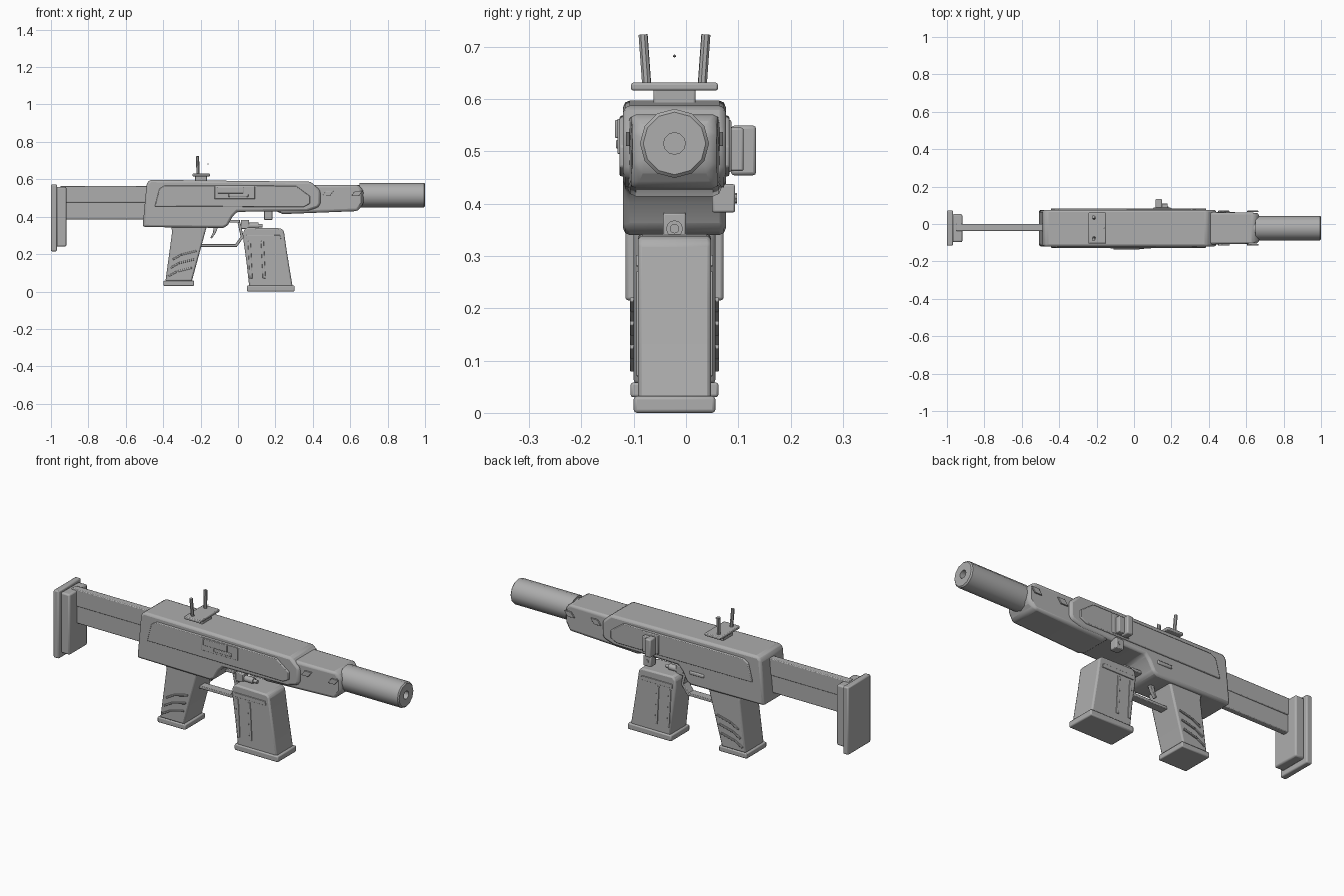
import bpy, bmesh, math
from mathutils import Vector

if "Cube" in bpy.data.objects:
    bpy.data.objects.remove(bpy.data.objects["Cube"])

MID = -0.022          # centre plane of the model
HALF = 0.098          # half width of the receiver

grey = bpy.data.materials.new("plain grey")
grey.use_nodes = True
grey.diffuse_color = (0.42, 0.42, 0.42, 1)
grey.node_tree.nodes["Principled BSDF"].inputs["Base Color"].default_value = (0.42, 0.42, 0.42, 1)


def finish(name, bm, bevel=0.0, segments=2):
    bmesh.ops.recalc_face_normals(bm, faces=bm.faces)
    mesh = bpy.data.meshes.new(name)
    bm.to_mesh(mesh)
    bm.free()
    mesh.materials.append(grey)
    obj = bpy.data.objects.new(name, mesh)
    bpy.context.collection.objects.link(obj)
    bpy.ops.object.select_all(action="DESELECT")
    obj.select_set(True)
    bpy.context.view_layer.objects.active = obj
    bpy.ops.object.shade_smooth_by_angle(angle=math.radians(32))
    if bevel:
        mod = obj.modifiers.new("Bevel", "BEVEL")
        mod.width = bevel
        mod.segments = segments
        mod.limit_method = "ANGLE"
    return obj


def prism(name, outline, y0, y1, bevel=0.004, nose_x=None):
    """Extrude an x-z outline from y0 to y1; narrow it in front of nose_x."""
    bm = bmesh.new()
    face = bm.faces.new([bm.verts.new((x, y0, z)) for x, z in outline])
    ext = bmesh.ops.extrude_face_region(bm, geom=[face])
    for v in ext["geom"]:
        if isinstance(v, bmesh.types.BMVert):
            v.co.y = y1
    if nose_x is not None:
        for v in bm.verts:
            if v.co.x > nose_x:
                v.co.y = MID + (v.co.y - MID) * 0.8
    return finish(name, bm, bevel)


def box(name, x0, x1, y0, y1, z0, z1, bevel=0.004):
    return prism(name, [(x0, z0), (x1, z0), (x1, z1), (x0, z1)], y0, y1, bevel)


def centred(name, outline, half, bevel=0.004, nose_x=None):
    return prism(name, outline, MID - half, MID + half, bevel, nose_x)


def on_both_sides(name, outline, inner, outer, bevel=0.002):
    for side, sign in (("left", 1), ("right", -1)):
        prism(f"{side}_{name}", outline, MID + sign * inner, MID + sign * outer, bevel)


def rod(name, path, radius, sides=8):
    """Straight round bar along each leg of a path."""
    bm = bmesh.new()
    for a, b in zip(path, path[1:]):
        a, b = Vector(a), Vector(b)
        d = b - a
        new = bmesh.ops.create_cone(bm, cap_ends=True, segments=sides,
                                    radius1=radius, radius2=radius, depth=d.length)["verts"]
        turn = d.to_track_quat("Z", "Y")
        for v in new:
            v.co = turn @ v.co + (a + b) / 2
    return finish(name, bm)


def strip(a, b, t):
    """Outline of a thin straight band from a to b."""
    a, b = Vector(a), Vector(b)
    n = (b - a).normalized().orthogonal() * t / 2
    return [tuple(p) for p in (a + n, b + n, b - n, a - n)]


# Receiver and fore end
centred("receiver", [(-0.51, 0.345), (-0.08, 0.34), (-0.055, 0.352), (-0.03, 0.40), (-0.005, 0.426),
                     (0.37, 0.43), (0.43, 0.45), (0.44, 0.47), (0.44, 0.54), (0.39, 0.587),
                     (-0.47, 0.597), (-0.488, 0.58)], HALF, 0.016)
centred("fore_end", [(0.2, 0.57), (0.645, 0.57), (0.672, 0.54), (0.672, 0.47), (0.64, 0.43),
                     (0.24, 0.414), (0.2, 0.43)], 0.09, 0.016, nose_x=0.66)

# Side panels and fore end vents
on_both_sides("side_panel", [(-0.445, 0.455), (0.35, 0.452), (0.385, 0.47), (0.385, 0.51),
                             (0.31, 0.565), (-0.39, 0.568), (-0.42, 0.55)], 0.08, 0.105, 0.004)
for place, x in (("rear", 0.45), ("front", 0.605)):
    on_both_sides(f"{place}_vent", [(x, 0.51), (x + 0.04, 0.51), (x + 0.06, 0.537), (x + 0.02, 0.537)],
                  0.085, 0.093, 0.001)

# Ejection port on the right side
RIGHT = MID - 0.1
box("port_frame", -0.125, 0.09, RIGHT - 0.009, RIGHT, 0.495, 0.562, 0.002)
box("port_cover", -0.11, 0.03, RIGHT - 0.014, RIGHT, 0.525, 0.56, 0.003)
box("port_latch", -0.05, 0.055, RIGHT - 0.012, RIGHT, 0.505, 0.522, 0.003)

# Charging handle, button and selector on the left side
box("handle_slide", 0.1, 0.2, 0.07, 0.087, 0.46, 0.56)
box("handle_arm", 0.13, 0.18, 0.08, 0.11, 0.462, 0.545)
box("charging_handle", 0.115, 0.15, 0.086, 0.134, 0.454, 0.549, 0.006)
box("release_button", 0.14, 0.185, 0.05, 0.094, 0.383, 0.437)
rod("button_pin", [(0.163, 0.08, 0.41), (0.163, 0.097, 0.41)], 0.01)
box("selector", -0.16, -0.075, 0.07, 0.083, 0.4, 0.418, 0.005)

# Muzzle tube with a bore
bm = bmesh.new()
bmesh.ops.create_cone(bm, cap_ends=True, segments=12, radius1=0.066, radius2=0.066, depth=0.35)
cap = max(bm.faces, key=lambda f: f.calc_center_median().z)
rim = list(cap.edges)
bmesh.ops.bevel(bm, geom=rim, offset=0.006, segments=1, affect="EDGES")
cap = max(bm.faces, key=lambda f: f.calc_center_median().z)
bmesh.ops.inset_region(bm, faces=[cap], thickness=0.039)
ext = bmesh.ops.extrude_face_region(bm, geom=[cap])
for v in ext["geom"]:
    if isinstance(v, bmesh.types.BMVert):
        v.co.z -= 0.06
bmesh.ops.delete(bm, geom=[cap], context="FACES")
for v in bm.verts:
    v.co = Vector((v.co.z + 0.825, MID + v.co.y, 0.515 + v.co.x))
finish("muzzle_tube", bm)
rod("muzzle_collar", [(0.64, MID, 0.515), (0.685, MID, 0.515)], 0.055, 12)

# Stock
box("stock_upper_bar", -0.95, -0.45, -0.037, 0.001, 0.476, 0.565)
box("stock_lower_bar", -0.95, -0.45, -0.033, -0.003, 0.385, 0.478)
box("butt_plate", -1.0, -0.968, MID - 0.094, MID + 0.094, 0.215, 0.572, 0.006)
box("butt_block", -0.97, -0.918, MID - 0.075, MID + 0.075, 0.24, 0.56, 0.008)

# Pistol grip
centred("grip", [(-0.36, 0.36), (-0.16, 0.36), (-0.172, 0.33), (-0.247, 0.055), (-0.388, 0.055),
                 (-0.352, 0.32)], 0.078, 0.008)
box("grip_base", -0.398, -0.235, MID - 0.084, MID + 0.084, 0.03, 0.058, 0.005)
for i in range(3):
    x, z = -0.348 - 0.012 * i, 0.172 - 0.045 * i
    on_both_sides(f"grip_rib_{i + 1}", strip((x, z), (x + 0.045, z + 0.025), 0.009), 0.07, 0.085)
    on_both_sides(f"grip_rib_end_{i + 1}", strip((x + 0.045, z + 0.025), (x + 0.125, z + 0.045), 0.009),
                  0.07, 0.085)

# Magazine
centred("magazine", [(0.045, 0.342), (0.23, 0.338), (0.245, 0.325), (0.26, 0.22), (0.292, 0.025),
                     (0.06, 0.025), (0.045, 0.16), (0.027, 0.29), (0.03, 0.325)], 0.07, 0.008)
box("magazine_base", 0.048, 0.303, MID - 0.078, MID + 0.078, 0.0, 0.032, 0.006)
on_both_sides("magazine_band", [(0.045, 0.28), (0.23, 0.28), (0.225, 0.302), (0.045, 0.302)], 0.06, 0.074)
for i, x in enumerate((0.06, 0.13)):
    on_both_sides(f"magazine_rib_{i + 1}", strip((x + 0.01, 0.07), (x, 0.27), 0.015), 0.06, 0.073)
rod("magazine_round", [(0.03, MID, 0.352), (0.11, MID, 0.352)], 0.016, 12)
rod("round_tip", [(0.1, MID, 0.352), (0.13, MID, 0.352)], 0.009, 12)
box("magazine_catch", 0.015, 0.06, MID - 0.022, MID + 0.022, 0.335, 0.382)

# Trigger and its guard
for i, (a, b) in enumerate((((-0.2, 0.246), (-0.005, 0.246)), ((-0.012, 0.244), (0.025, 0.295)),
                            ((0.023, 0.288), (0.005, 0.37)), ((0.01, 0.376), (-0.05, 0.376)))):
    centred(f"trigger_guard_{i + 1}", strip(a, b, 0.015), 0.022, 0.003)
centred("trigger", [(-0.13, 0.35), (-0.105, 0.35), (-0.118, 0.315), (-0.14, 0.284), (-0.148, 0.288),
                    (-0.133, 0.318)], 0.01, 0.002)

# Rear sight
box("sight_mount", -0.23, -0.165, MID - 0.04, MID + 0.04, 0.585, 0.62)
box("sight_plate", -0.243, -0.15, MID - 0.083, MID + 0.083, 0.616, 0.631)
for side, sign in (("left", 1), ("right", -1)):
    rod(f"{side}_sight_post", [(-0.213, MID + sign * 0.053, 0.625), (-0.217, MID + sign * 0.06, 0.723)],
        0.009, 8)
bm = bmesh.new()
bmesh.ops.create_icosphere(bm, subdivisions=1, radius=0.003)
bmesh.ops.translate(bm, verts=bm.verts, vec=(-0.16, MID, 0.682))
finish("sight_bead", bm)
